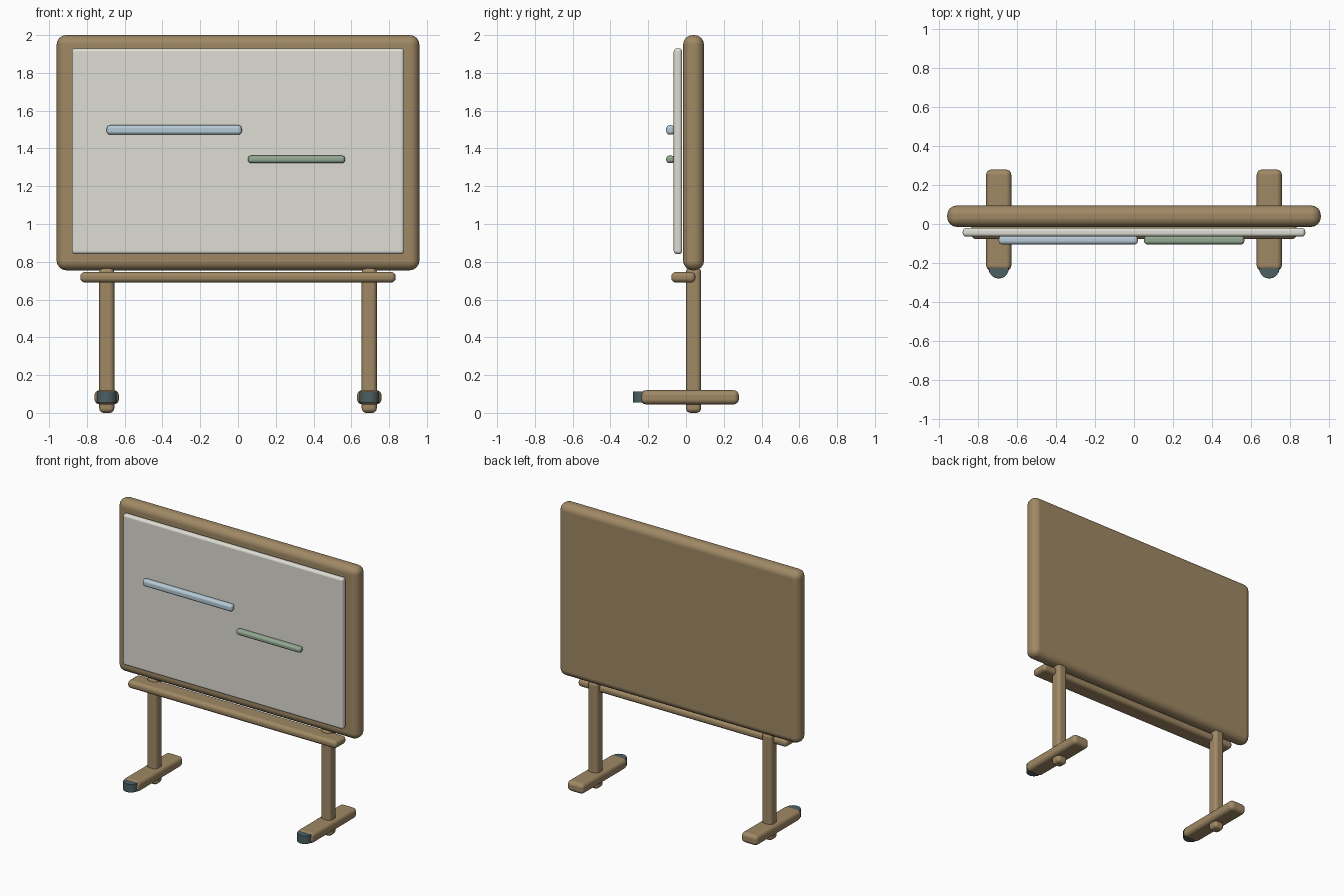
import bpy, bmesh

if "Cube" in bpy.data.objects:
    bpy.data.objects.remove(bpy.data.objects["Cube"])


def material(name, rgb):
    # sRGB bytes -> linear flat colour
    lin = [((c / 255 + 0.055) / 1.055) ** 2.4 for c in rgb]
    m = bpy.data.materials.new(name)
    m.diffuse_color = (*lin, 1)
    m.use_nodes = True
    m.node_tree.nodes["Principled BSDF"].inputs["Base Color"].default_value = m.diffuse_color
    return m


wood = material("tan wood", (160, 137, 101))
white = material("off white", (222, 221, 212))
blue = material("pale blue", (183, 203, 216))
green = material("sage green", (146, 168, 146))
dark = material("dark slate", (76, 96, 99))


def add_object(name, bm, mat, bevel=0, segments=4):
    mesh = bpy.data.meshes.new(name)
    for f in bm.faces:
        f.smooth = True
    bm.to_mesh(mesh)
    bm.free()
    mesh.materials.append(mat)
    ob = bpy.data.objects.new(name, mesh)
    bpy.context.collection.objects.link(ob)
    if bevel:
        mod = ob.modifiers.new("bevel", 'BEVEL')
        mod.width = bevel
        mod.segments = segments
        mod.limit_method = 'ANGLE'
        mod.harden_normals = True
    return ob


def box(name, lo, hi, mat, bevel):
    bm = bmesh.new()
    bmesh.ops.create_cube(bm, size=1)
    for v in bm.verts:
        for i in range(3):
            v.co[i] = lo[i] if v.co[i] < 0 else hi[i]
    return add_object(name, bm, mat, bevel)


# board: backing frame, writing surface and two written strokes
box("frame", (-0.96, -0.015, 0.755), (0.96, 0.095, 2.0), wood, 0.05)
box("writing_panel", (-0.88, -0.065, 0.84), (0.88, -0.02, 1.93), white, 0.018)
box("blue_stroke", (-0.695, -0.105, 1.473), (0.02, -0.06, 1.523), blue, 0.018)
box("green_stroke", (0.052, -0.105, 1.322), (0.567, -0.06, 1.362), green, 0.017)

# pen tray under the board
box("pen_tray", (-0.835, -0.078, 0.69), (0.835, 0.05, 0.746), wood, 0.025)

# legs, feet and front stoppers on each side
for side, x in (("left", -0.695), ("right", 0.695)):
    box(side + "_leg", (x - 0.04, 0.0, 0.0), (x + 0.04, 0.08, 0.77), wood, 0.025)
    box(side + "_foot", (x - 0.065, -0.24, 0.045), (x + 0.065, 0.28, 0.12), wood, 0.028)
    bm = bmesh.new()
    bmesh.ops.create_cone(bm, cap_ends=True, segments=20, radius1=0.052,
                          radius2=0.052, depth=0.06)
    bmesh.ops.translate(bm, verts=bm.verts, vec=(x, -0.228, 0.084))
    add_object(side + "_stopper", bm, dark, 0.003, 2)
